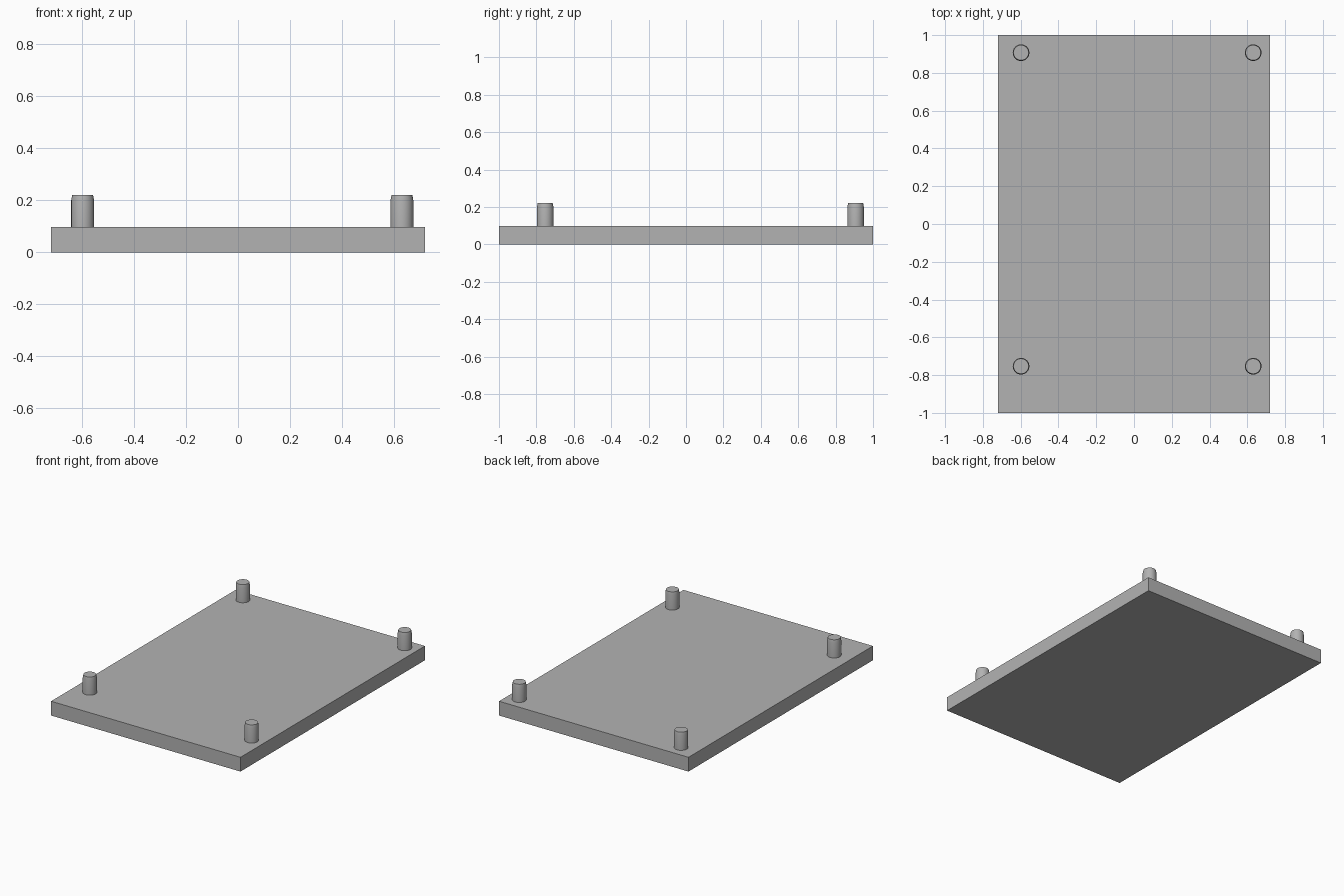
import bpy
import bmesh
import math

cube = bpy.data.objects.get("Cube")
if cube:
    bpy.data.objects.remove(cube, do_unlink=True)

# Plain grey finish
GREY = (0.45, 0.45, 0.45, 1)
grey = bpy.data.materials.new("grey")
grey.use_nodes = True
grey.diffuse_color = GREY
grey.node_tree.nodes["Principled BSDF"].inputs["Base Color"].default_value = GREY

PLATE_SIZE = (1.438, 2.0, 0.098)
PLATE_TOP = PLATE_SIZE[2]


def add_object(name, bm, location):
    bmesh.ops.recalc_face_normals(bm, faces=bm.faces)
    mesh = bpy.data.meshes.new(name)
    bm.to_mesh(mesh)
    bm.free()
    mesh.materials.append(grey)
    obj = bpy.data.objects.new(name, mesh)
    obj.location = location
    bpy.context.collection.objects.link(obj)
    return obj


# Flat rectangular base plate
bm = bmesh.new()
bmesh.ops.create_cube(bm, size=1)
bmesh.ops.scale(bm, vec=PLATE_SIZE, verts=bm.verts)
add_object("base_plate", bm, (0, 0, PLATE_TOP / 2))


# Round locating peg: straight shank with a slightly tapered tip
def add_peg(name, x, y):
    bm = bmesh.new()
    profile = [(0, 0), (0.044, 0), (0.044, 0.102), (0.040, 0.123), (0, 0.123)]
    verts = [bm.verts.new((r, 0, z)) for r, z in profile]
    edges = [bm.edges.new(pair) for pair in zip(verts, verts[1:])]
    bmesh.ops.spin(bm, geom=verts + edges, axis=(0, 0, 1), cent=(0, 0, 0),
                   angle=math.tau, steps=48)
    bmesh.ops.remove_doubles(bm, verts=bm.verts, dist=0.0001)
    peg = add_object(name, bm, (x, y, PLATE_TOP))
    bpy.ops.object.select_all(action="DESELECT")
    peg.select_set(True)
    bpy.context.view_layer.objects.active = peg
    bpy.ops.object.shade_smooth_by_angle(angle=math.radians(30))


# One peg near each corner, offset towards the back left
for end, y in (("front", -0.753), ("back", 0.907)):
    for side, x in (("right", -0.598), ("left", 0.631)):
        add_peg(f"{end}_{side}_peg", x, y)
